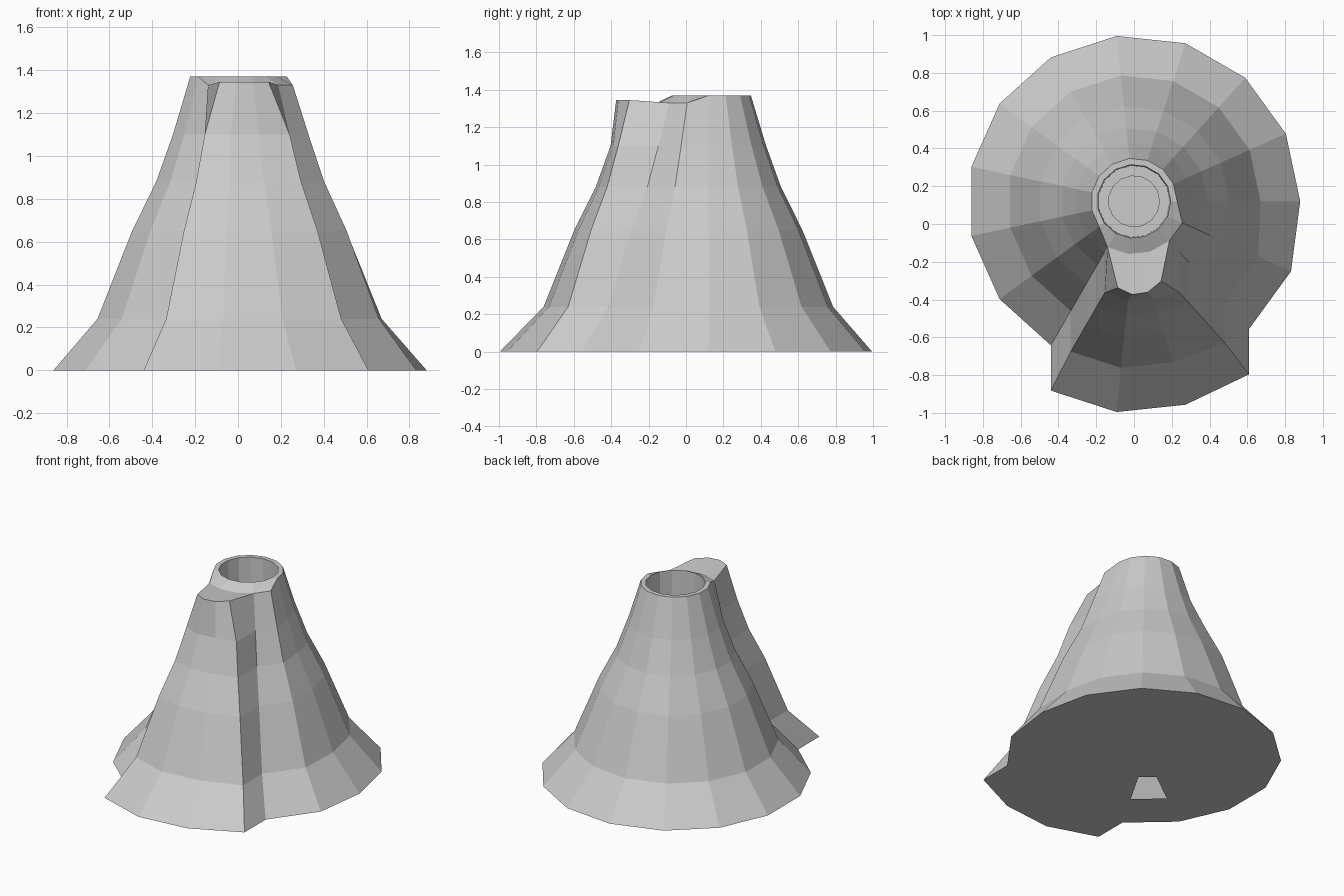
import bpy, bmesh
from math import cos, sin, radians

if "Cube" in bpy.data.objects:
    bpy.data.objects.remove(bpy.data.objects["Cube"])

SIDES = 15
CY = 0.12                       # cone axis is set back from the origin
OUTER = [(0.88, 0.0), (0.67, 0.24), (0.505, 0.65), (0.39, 0.88), (0.31, 1.10), (0.228, 1.37)]
CRATER = [(0.195, 1.37), (0.19, 1.12), (0.135, 1.12), (0.135, 1.02)]
BASE = [(0.57, 0.0), (0.28, 0.0)]

bm = bmesh.new()


def ring(r, z, outer=False):
    verts = []
    for i in range(SIDES):
        a, rr, zz = radians(24 * i), r, z
        if outer:
            if i in (13, 14):               # bulge on the front right
                rr += 0.03 if z == 0 else 0.05
            if i == 5 and 0.5 < z < 1:      # slight bump on the back left
                rr += 0.02
            if z > 1.3 and i >= 10:         # rim dips at the front
                rr, zz = 0.28, 1.33
        verts.append(bm.verts.new((rr * cos(a), CY + rr * sin(a), zz)))
    return verts


def bridge(a, b):
    return [bm.faces.new((a[i], a[(i + 1) % SIDES], b[(i + 1) % SIDES], b[i]))
            for i in range(SIDES)]


# Outer slopes
rings = [ring(r, z, True) for r, z in OUTER]
slopes = [bridge(a, b) for a, b in zip(rings, rings[1:])]

# Crater rim, stepped wall and floor
last = rings[-1]
for r, z in CRATER:
    nxt = ring(r, z)
    bridge(last, nxt)
    last = nxt
bm.faces.new(last)

# Underside with one open panel
last = rings[0]
under = []
for r, z in BASE:
    nxt = ring(r, z)
    under.append(bridge(nxt, last))
    last = nxt
bm.faces.new(list(reversed(last)))
bm.faces.remove(under[1][9])

# Front lobe: push three columns of the slope forward
front = [row[i] for row in slopes for i in (10, 11, 12)]
res = bmesh.ops.extrude_face_region(bm, geom=front)
for v in [g for g in res["geom"] if isinstance(g, bmesh.types.BMVert)]:
    v.co.y -= 0.24 if v.co.z < 0.1 else 0.215
    if v.co.z > 1.3:
        v.co.x = 0.04 + (v.co.x - 0.04) * 0.7
        v.co.z = 1.345
bmesh.ops.delete(bm, geom=[f for f in front if f.is_valid], context='FACES_ONLY')
bmesh.ops.recalc_face_normals(bm, faces=bm.faces)

mesh = bpy.data.meshes.new("volcano_cone")
bm.to_mesh(mesh)
bm.free()
obj = bpy.data.objects.new("volcano_cone", mesh)
bpy.context.collection.objects.link(obj)
